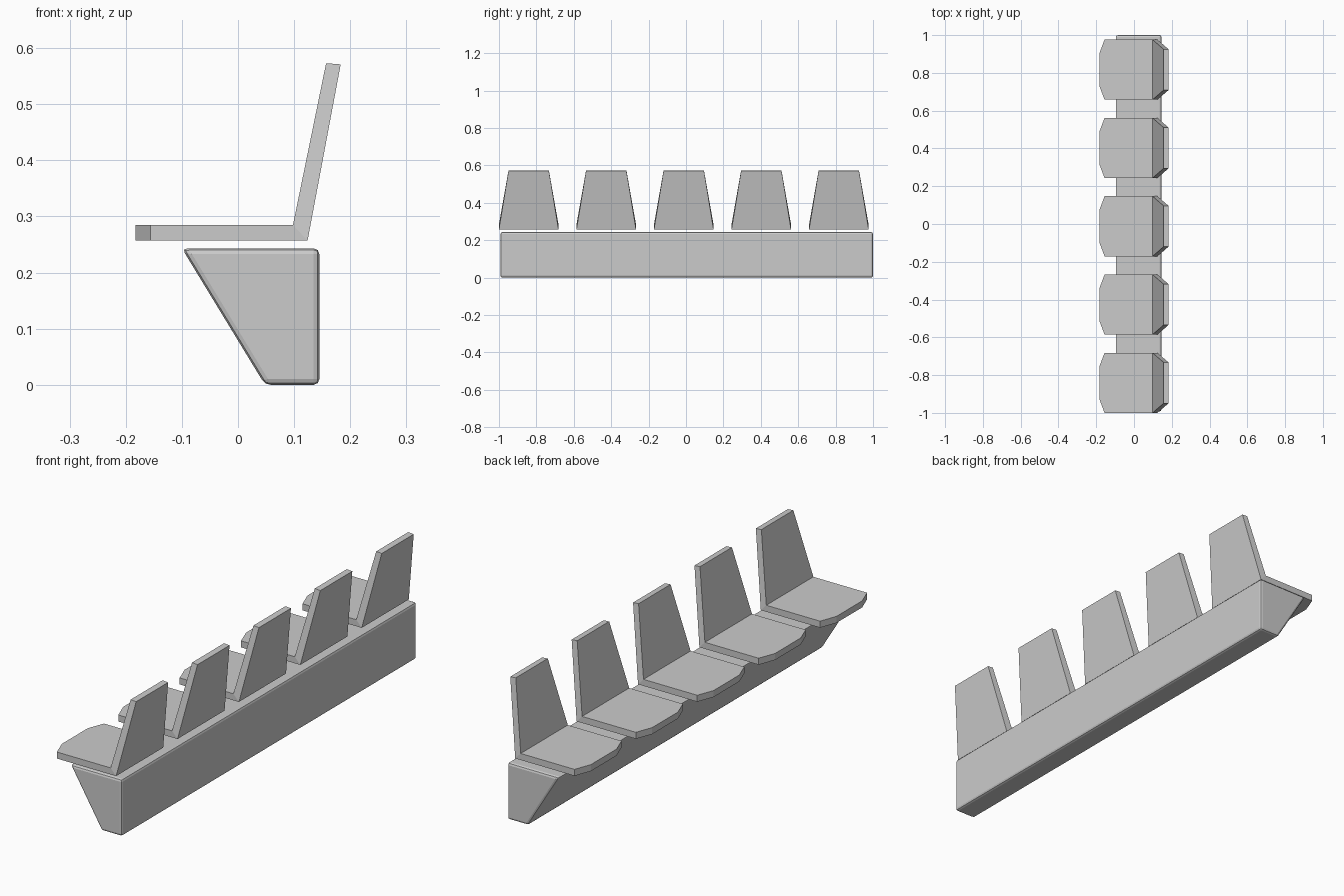
import bpy, bmesh

if "Cube" in bpy.data.objects:
    bpy.data.objects.remove(bpy.data.objects["Cube"])


def loft(name, rings):
    """Closed solid skinned through rings of equal point count."""
    bm = bmesh.new()
    vs = [[bm.verts.new(p) for p in ring] for ring in rings]
    n = len(vs[0])
    for a, b in zip(vs, vs[1:]):
        for i in range(n):
            j = (i + 1) % n
            bm.faces.new((a[i], a[j], b[j], b[i]))
    bm.faces.new(vs[0])
    bm.faces.new(vs[-1])
    bmesh.ops.recalc_face_normals(bm, faces=bm.faces)
    mesh = bpy.data.meshes.new(name)
    bm.to_mesh(mesh)
    bm.free()
    obj = bpy.data.objects.new(name, mesh)
    bpy.context.collection.objects.link(obj)
    return obj


# Long sloped base with softened edges
profile = [(-0.1, 0.243), (0.145, 0.243), (0.145, 0.0), (0.048, 0.0)]
base = loft("bench_base", [[(x, y, z) for x, z in profile] for y in (-0.992, 1.0)])
bevel = base.modifiers.new("soft_edges", 'BEVEL')
bevel.width = 0.01
bevel.segments = 2
bevel.limit_method = 'ANGLE'

# Seats: upper x/z, lower x/z and half width, from front lip to backrest top
stations = [
    (-0.183, 0.285, -0.183, 0.257, 0.087),
    (-0.156, 0.285, -0.156, 0.257, 0.159),
    (0.098, 0.285, 0.124, 0.257, 0.159),
    (0.157, 0.573, 0.183, 0.571, 0.108),
]
for i in range(5):
    cy = -0.841 + i * 0.4145
    loft(f"seat_{i + 1}", [
        [(xu, cy - w, zu), (xu, cy + w, zu), (xl, cy + w, zl), (xl, cy - w, zl)]
        for xu, zu, xl, zl, w in stations])
